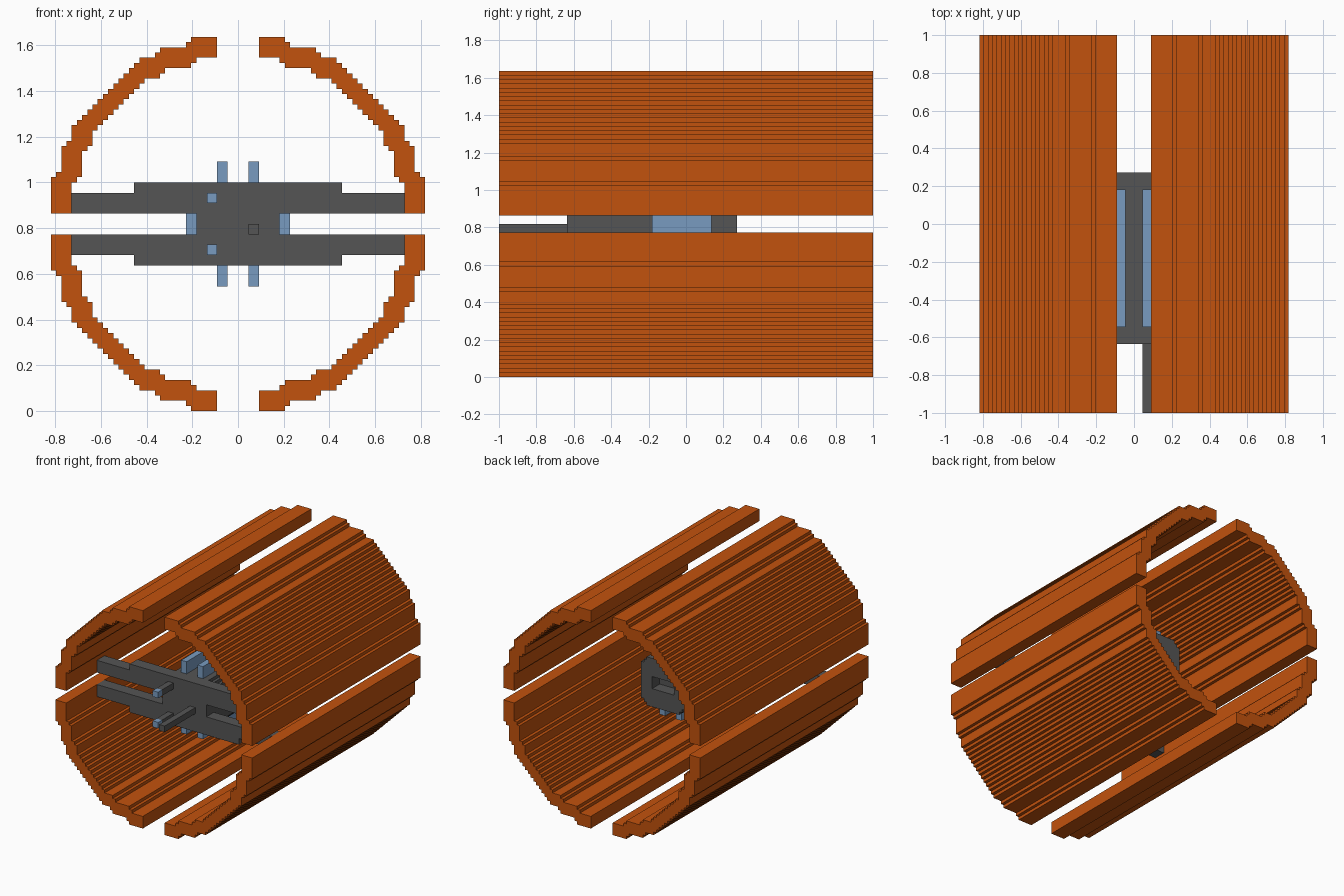
import bpy
import bmesh

if "Cube" in bpy.data.objects:
    bpy.data.objects.remove(bpy.data.objects["Cube"], do_unlink=True)

V = 1 / 44          # one grid cell
MID = 36            # height of the axis in cells


def material(name, rgb):
    m = bpy.data.materials.new(name)
    m.use_nodes = True
    m.diffuse_color = (*rgb, 1)
    bsdf = next(n for n in m.node_tree.nodes if n.type == 'BSDF_PRINCIPLED')
    bsdf.inputs["Base Color"].default_value = (*rgb, 1)
    return m


ORANGE = material("burnt orange", (0.54, 0.084, 0.004))
GREY = material("dark grey", (0.09, 0.09, 0.09))
BLUE = material("steel blue", (0.19, 0.33, 0.53))


def extrude(name, profile, y0, y1, mat):
    """Extrude an (x, z) profile, in cells about the axis, from y0 to y1."""
    bm = bmesh.new()
    verts = [bm.verts.new((x * V, y0 * V, (z + MID) * V)) for x, z in profile]
    cap = bm.faces.new(verts)
    res = bmesh.ops.extrude_face_region(bm, geom=[cap], use_keep_orig=True)
    moved = [g for g in res["geom"] if isinstance(g, bmesh.types.BMVert)]
    bmesh.ops.translate(bm, vec=(0, (y1 - y0) * V, 0), verts=moved)
    bmesh.ops.recalc_face_normals(bm, faces=bm.faces)
    me = bpy.data.meshes.new(name)
    bm.to_mesh(me)
    bm.free()
    me.materials.append(mat)
    ob = bpy.data.objects.new(name, me)
    bpy.context.collection.objects.link(ob)
    return ob


def box(name, x0, x1, y0, y1, z0, z1, mat):
    return extrude(name, [(x0, z0), (x1, z0), (x1, z1), (x0, z1)], y0, y1, mat)


def stairs(corners, gap_x, gap_z):
    """Stepped quarter arc through its outward corners."""
    pts = [(gap_x, corners[0][1])]
    for i, (u, v) in enumerate(corners):
        pts.append((u, v))
        pts.append((u, corners[i + 1][1] if i + 1 < len(corners) else gap_z))
    return pts


def symmetric(first, diagonal):
    return first + diagonal + [(v, u) for u, v in reversed(first)]


# Four stepped shell quarters around the axis
outer = symmetric([(9, 36), (10, 35), (15, 34), (16, 33)],
                  [(n, 51 - n) for n in range(19, 33)])
inner = symmetric([(8, 32), (9, 31), (14, 30), (15, 29)],
                  [(n, 46 - n) for n in range(18, 29)])
quarter = stairs(outer, 4, 2) + stairs(inner, 4, 2)[::-1]
for sx, side in ((1, "left"), (-1, "right")):
    for sz, level in ((1, "upper"), (-1, "lower")):
        extrude(f"shell_{level}_{side}", [(sx * x, sz * z) for x, z in quarter],
                -44, 44, ORANGE)

# Front plate: core with stepped arms, open slots at the sides
half = [(8, 0), (8, 2), (32, 2), (32, 6), (20, 6), (20, 8)]
right_half = [(x, -z) for x, z in half[:0:-1]] + half[1:]
extrude("front_plate", right_half + [(-x, z) for x, z in right_half[::-1]],
        -28, -24, GREY)

# Central block with stepped corners and a recessed back
corner = [(8, 6), (7, 6), (7, 7), (6, 7), (6, 8)]
block = (corner + [(-x, z) for x, z in corner[::-1]]
         + [(-x, -z) for x, z in corner] + [(x, -z) for x, z in corner[::-1]])
extrude("central_block", block, -24, 8, GREY)
rim = corner + [(0, 8), (0, 2), (4, 2), (4, -2), (0, -2), (0, -8)]
rim += [(x, -z) for x, z in corner[::-1]]
for sx, side in ((1, "left"), (-1, "right")):
    extrude(f"back_rim_{side}", [(sx * x, z) for x, z in rim], 8, 12, GREY)

# Blue fins above and below, and pads on the sides
for sx, side in ((1, "left"), (-1, "right")):
    for sz, level in ((1, "upper"), (-1, "lower")):
        box(f"fin_{level}_{side}", sx * 2, sx * 4, -24, 8, sz * 8, sz * 12, BLUE)
    box(f"side_pad_{side}", sx * 8, sx * 10, -8, 6, -2, 2, BLUE)

# Long front rod and two short rods with blue tips
box("long_rod", 2, 4, -44, -28, -2, 0, GREY)
for sz, level in ((1, "upper"), (-1, "lower")):
    box(f"short_rod_{level}", -6, -4, -34, -28, sz * 4, sz * 6, GREY)
    box(f"rod_tip_{level}", -6, -4, -36, -34, sz * 4, sz * 6, BLUE)
